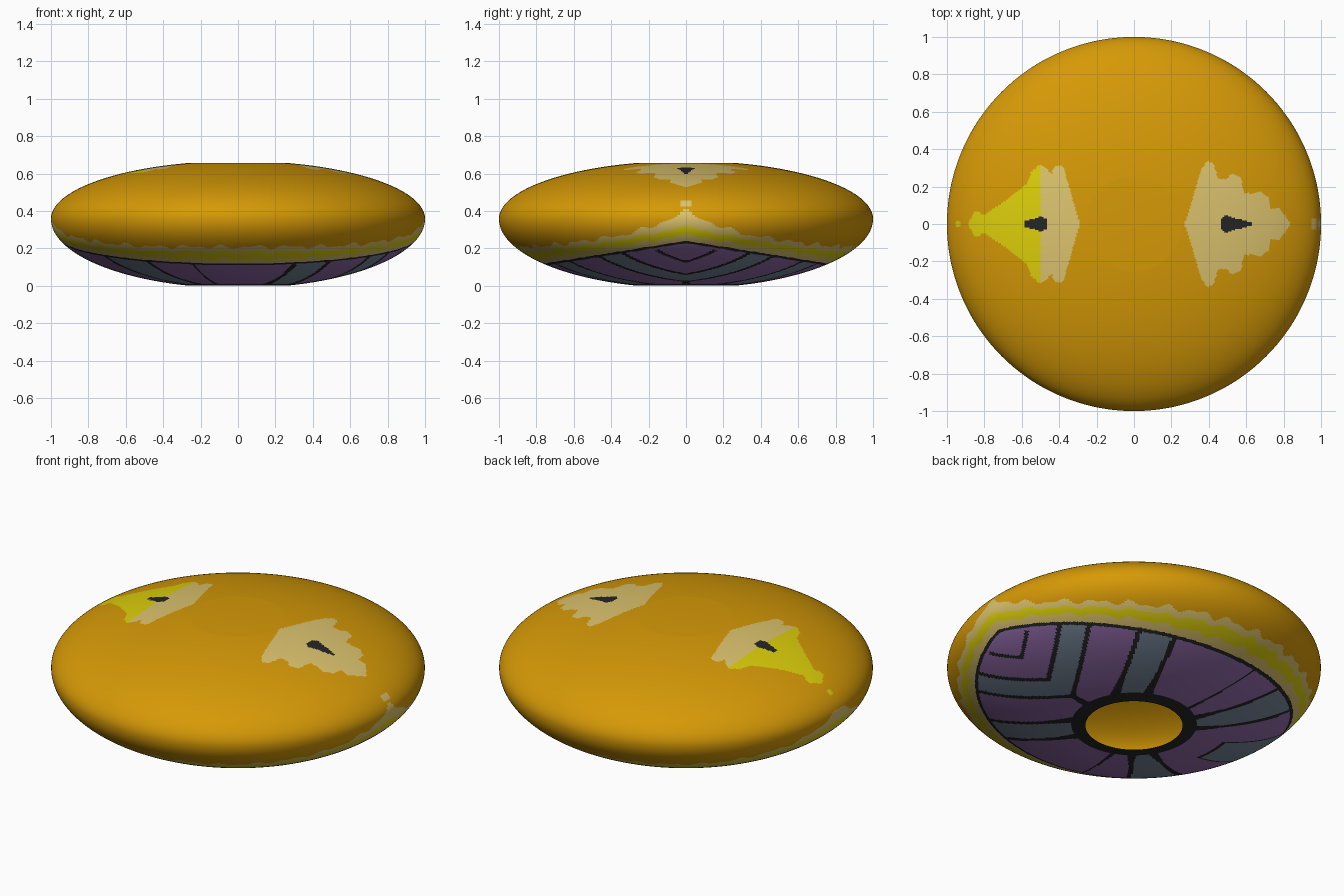
import bpy
from math import sin, cos, pi, acos, atan2, degrees, hypot, radians

old = bpy.data.objects.get("Cube")
if old:
    bpy.data.objects.remove(old, do_unlink=True)

COLOURS = {
    "orange": (0.67, 0.32, 0.002),
    "tan": (0.72, 0.55, 0.155),
    "yellow": (0.72, 0.62, 0.003),
    "black": (0.02, 0.019, 0.02),
    "purple": (0.30, 0.155, 0.42),
    "slate": (0.19, 0.25, 0.33),
}
NAMES = list(COLOURS)

# Shell dimensions
SEGMENTS, LOWER_RINGS, UPPER_RINGS = 400, 180, 120
EQUATOR, DEPTH, RISE = 0.357, 0.37, 0.31
HOLE, CAP = 0.26, 0.25


def lerp(points, x):
    """Piecewise linear value at x; -1 outside the given range."""
    for (x0, y0), (x1, y1) in zip(points, points[1:]):
        if x0 <= x <= x1:
            return y0 + (y1 - y0) * (x - x0) / (x1 - x0)
    return -1


# Half widths of the two markings on top, and of the dark spots in them
RIGHT_MARK = [(.27, 0), (.31, .12), (.36, .3), (.4, .34), (.43, .31), (.45, .24),
              (.49, .24), (.53, .27), (.57, .25), (.59, .16), (.68, .17),
              (.72, .14), (.73, .08), (.78, .08), (.84, 0)]
LEFT_MARK = [(.29, 0), (.33, .14), (.38, .31), (.42, .31), (.44, .27), (.5, .32),
             (.55, .28), (.58, .21), (.72, .1), (.8, .05), (.85, .07), (.89, 0)]
SPOT = [(.46, .02), (.49, .05), (.54, .028), (.58, .022), (.63, .004)]
LEFT_SPOT = [(.465, .03), (.5, .04), (.55, .025), (.59, .012)]
# Upper edge of the side band and of its yellow stripe, by distance from y = 0
BAND_TOP = [(0, .41), (.04, .37), (.1, .35), (.17, .325), (.28, .285), (.4, .262),
            (.6, .23), (.8, .21), (1.01, .205)]
STRIPE_TOP = [(0, .315), (.17, .28), (.4, .235), (.6, .205), (.8, .182), (1.01, .178)]
# Panel lines as x offset and slope against distance from y = 0
CHEVRON_LINES = [(.04, .38), (.20, .46), (.43, .59), (.60, .60)]
WEDGE_ANGLES = [108, 128, 148]


def top_colour(x, y):
    y = abs(y)
    if x > 0:
        if y < lerp(SPOT, x):
            return "black"
        return "tan" if y < lerp(RIGHT_MARK, x) else "orange"
    if y < lerp(LEFT_SPOT, -x):
        return "black"
    if y < lerp(LEFT_MARK, -x):
        return "yellow" if x < -0.5 else "tan"
    return "yellow" if hypot((x + .94) / .7, y) < .02 else "orange"


def panel_colour(x, y):
    """Mirrored panels: chevrons on one side, radial wedges on the other."""
    y, r = abs(y), hypot(x, y)
    line = 0.013 + 0.09 * max(0, 0.47 - r)
    if r < 0.335:
        return "black"
    angle = degrees(atan2(y, x))
    if angle > WEDGE_ANGLES[0]:
        if any(abs(radians(angle - c)) * r < line for c in WEDGE_ANGLES):
            return "black"
        if angle > 168:
            if abs(r - .55) < line or (r > .55 and radians(angle - 168) * r < line):
                return "black"
            return "slate" if r > .55 else "purple"
        return "slate" if WEDGE_ANGLES[1] < angle < WEDGE_ANGLES[2] else "purple"
    # Signed distance to each chevron line
    d = [x - offset - slope * y for offset, slope in CHEVRON_LINES]
    if any(abs(q) < line * 1.13 for q in d):
        return "black"
    if d[1] > 0 > d[2] and y < line:
        return "black"
    # Small hook in the corner panel
    if y < .16 and abs(x - .785 - .6 * y) < .012:
        return "black"
    return "slate" if d[0] > 0 > d[1] or d[2] > 0 > d[3] else "purple"


def lower_colour(x, y, z):
    side = abs(y)
    edge = max(0.24 - 0.16 * side, 0.112)
    if z < edge - 0.012:
        return panel_colour(x, y)
    if z < edge:
        return "black"
    # Ragged side band
    a = atan2(side, x)
    rag = .008 * sin(a * 31) + .006 * sin(a * 53 + 1)
    if z < edge + .03 + .6 * rag:
        return "tan"
    if z < lerp(STRIPE_TOP, side) + .6 * rag:
        return "yellow"
    if z < lerp(BAND_TOP, side) + rag:
        return "tan"
    if x > 0 and side < .035 and abs(z - .44) < .015:
        return "tan"
    return "orange"


# Profile: open at the bottom, flat cap on top
lo, hi = acos(HOLE), acos(CAP)
profile = [(cos(t), EQUATOR - DEPTH * sin(t))
           for t in (lo * (1 - i / LOWER_RINGS) for i in range(LOWER_RINGS))]
profile += [(cos(t), EQUATOR + RISE * sin(t))
            for t in (hi * i / UPPER_RINGS for i in range(UPPER_RINGS + 1))]
base = min(z for r, z in profile)

verts, faces = [], []
for r, z in profile:
    for j in range(SEGMENTS):
        a = 2 * pi * j / SEGMENTS
        verts.append((r * cos(a), r * sin(a), z - base))
for i in range(len(profile) - 1):
    for j in range(SEGMENTS):
        k = (j + 1) % SEGMENTS
        faces.append((i * SEGMENTS + j, i * SEGMENTS + k,
                      (i + 1) * SEGMENTS + k, (i + 1) * SEGMENTS + j))
last = (len(profile) - 1) * SEGMENTS
faces.append(tuple(range(last, last + SEGMENTS)))

mesh = bpy.data.meshes.new("shell")
mesh.from_pydata(verts, [], faces)
shell = bpy.data.objects.new("shell", mesh)
bpy.context.collection.objects.link(shell)

# Materials
for name, rgb in COLOURS.items():
    mat = bpy.data.materials.new(name)
    mat.use_nodes = True
    mat.diffuse_color = (*rgb, 1)
    bsdf = mat.node_tree.nodes["Principled BSDF"]
    bsdf.inputs["Base Color"].default_value = (*rgb, 1)
    bsdf.inputs["Roughness"].default_value = 0.7
    mesh.materials.append(mat)

# Colour the faces by position
for face in mesh.polygons:
    x, y, z = face.center
    on_top = z > 0.47 or (z > 0.38 and x < 0 and abs(y) < 0.1)
    colour = top_colour(x, y) if on_top else lower_colour(x, y, z)
    face.material_index = NAMES.index(colour)

bpy.context.view_layer.objects.active = shell
shell.select_set(True)
bpy.ops.object.shade_smooth_by_angle(angle=radians(40))
